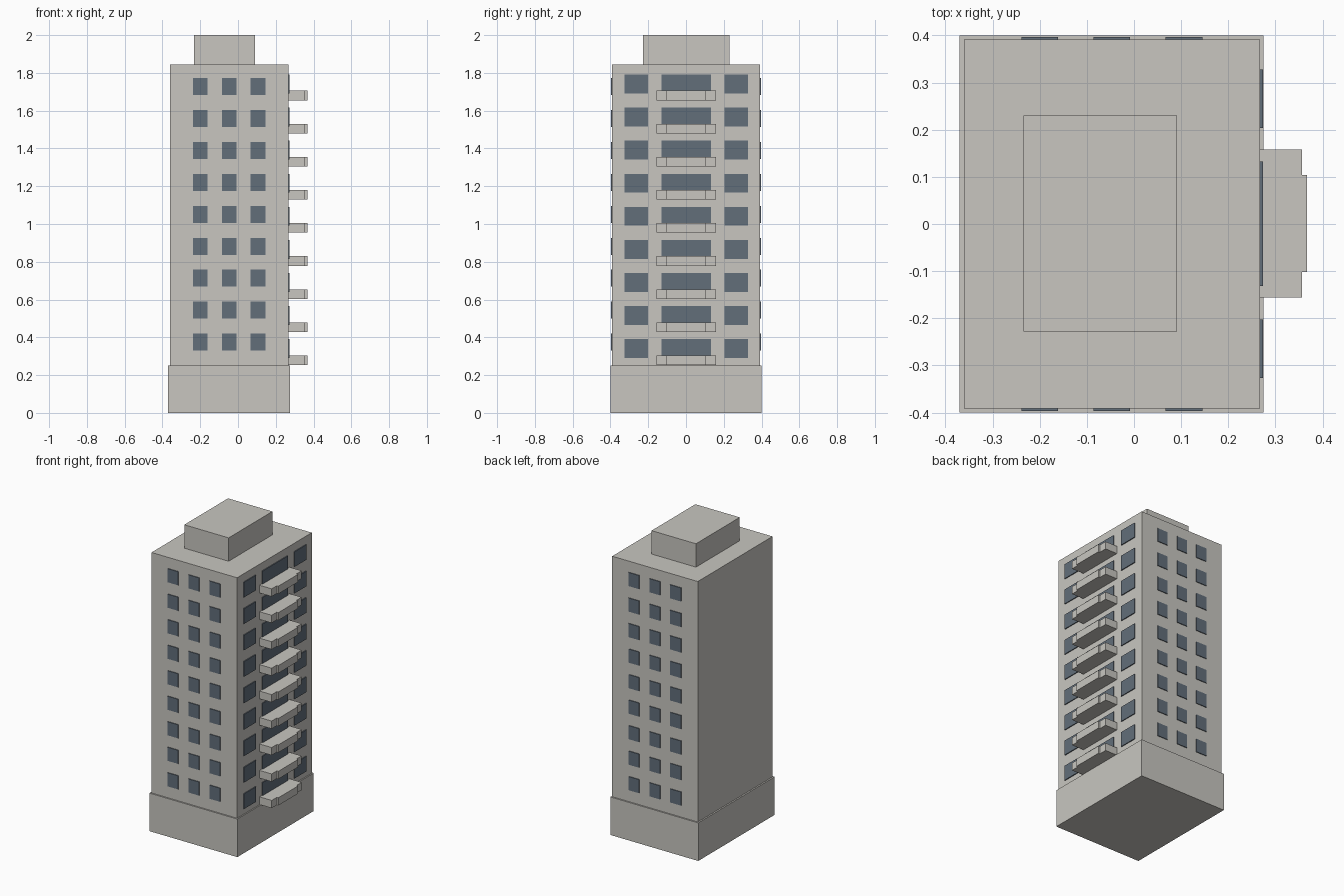
import bpy
from mathutils import Vector

cube = bpy.data.objects.get("Cube")
if cube:
    bpy.data.objects.remove(cube, do_unlink=True)


def material(name, color):
    mat = bpy.data.materials.new(name)
    mat.use_nodes = True
    mat.diffuse_color = color
    mat.node_tree.nodes["Principled BSDF"].inputs["Base Color"].default_value = color
    return mat


concrete = material("pale concrete", (0.578, 0.565, 0.527, 1))
glass = material("slate glass", (0.122, 0.156, 0.195, 1))


def box(name, x, y, z, mat):
    """Box spanning the given (low, high) ranges on each axis."""
    low, high = (Vector(corner) for corner in zip(x, y, z))
    bpy.ops.mesh.primitive_cube_add(size=1, location=(low + high) / 2)
    obj = bpy.context.object
    obj.name = name
    obj.scale = high - low
    bpy.ops.object.transform_apply(location=False, rotation=False, scale=True)
    obj.data.materials.append(mat)
    return obj


# Main masses
wall_x, wall_y = 0.267, 0.391
box("podium", (-0.37, 0.275), (-0.4, 0.4), (0, 0.252), concrete)
box("tower", (-0.36, wall_x), (-wall_y, wall_y), (0.252, 1.845), concrete)
box("roof_house", (-0.234, 0.091), (-0.228, 0.23), (1.845, 2), concrete)

floors = 9
for floor in range(floors):
    # Three small windows per floor on the front and back
    z = 0.33 + floor * 0.169
    for x in (-0.2, -0.047, 0.106):
        for side, name in ((-1, "front_window"), (1, "back_window")):
            y = sorted((side * (wall_y - 0.003), side * (wall_y + 0.005)))
            box(name, (x - 0.039, x + 0.039), y, (z, z + 0.09), glass)

    # Balcony side: a wide balcony window flanked by two narrower ones
    z = 0.29 + floor * 0.1752
    for y, half in ((-0.264, 0.062), (0.001, 0.132), (0.266, 0.062)):
        box("side_window", (wall_x - 0.002, wall_x + 0.006),
            (y - half, y + half), (z, z + 0.1), glass)

    # Balcony with a slightly projecting central panel
    z = 0.253 + floor * 0.1752
    box("balcony", (wall_x, 0.356), (-0.156, 0.158), (z, z + 0.051), concrete)
    box("balcony_panel", (0.356, 0.367), (-0.102, 0.104), (z, z + 0.051), concrete)
